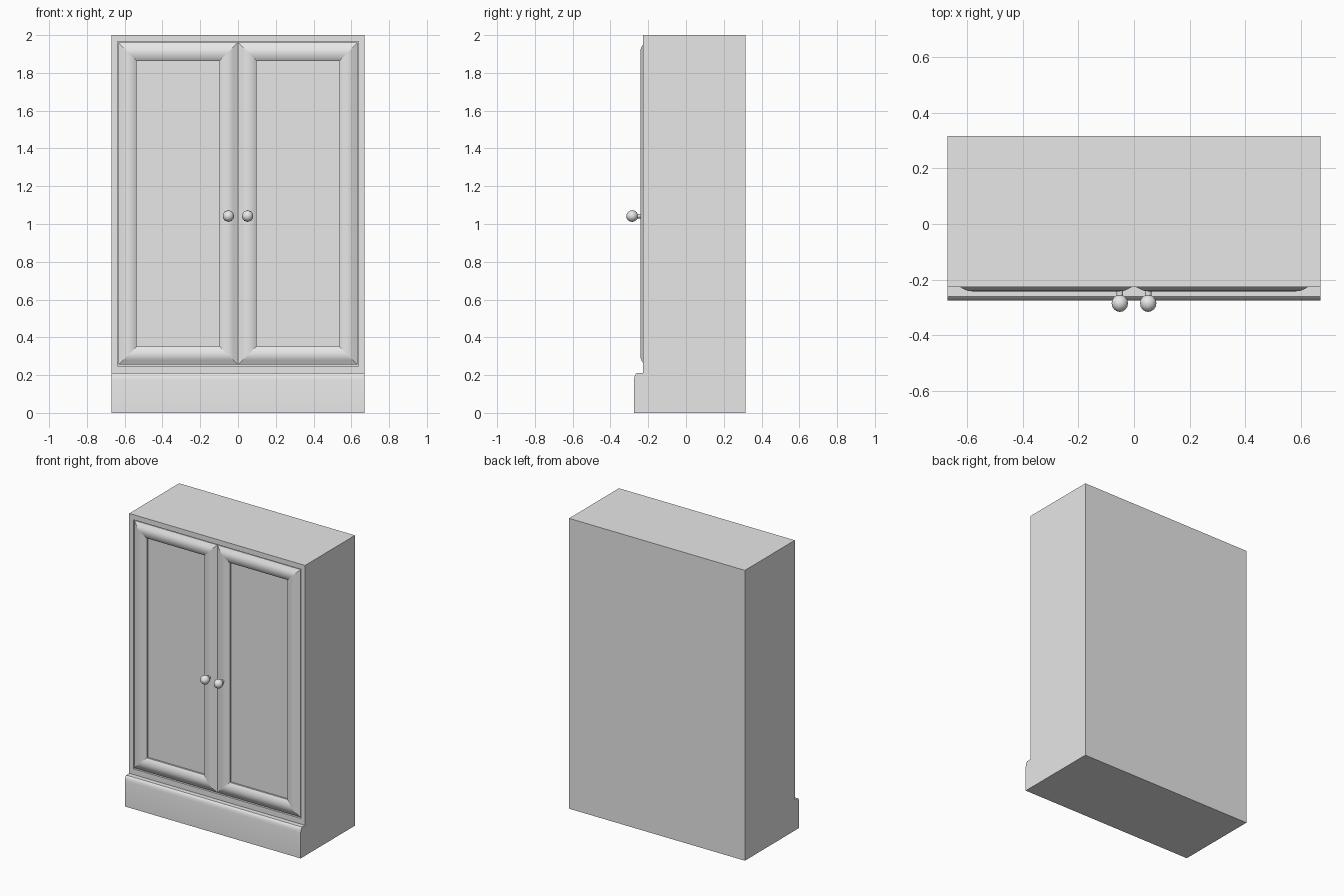
import bpy, bmesh, math
from mathutils import Matrix

if "Cube" in bpy.data.objects:
    bpy.data.objects.remove(bpy.data.objects["Cube"])

grey = bpy.data.materials.new("light_grey")
grey.diffuse_color = (0.8, 0.8, 0.8, 1)
grey.use_nodes = True
grey.node_tree.nodes["Principled BSDF"].inputs["Base Color"].default_value = grey.diffuse_color


def finish(bm, name, angle=35, sharp=()):
    """Smooth shade below the given angle and make the object."""
    bmesh.ops.recalc_face_normals(bm, faces=bm.faces[:])
    for f in bm.faces:
        f.smooth = True
    for e in bm.edges:
        e.smooth = e.calc_face_angle(0) < math.radians(angle)
    for e in sharp:
        e.smooth = False
    me = bpy.data.meshes.new(name)
    bm.to_mesh(me)
    bm.free()
    me.materials.append(grey)
    ob = bpy.data.objects.new(name, me)
    bpy.context.collection.objects.link(ob)
    return ob


# Cabinet body with plinth: side profile (y, z) extruded across the width
W = 0.67
profile = [(0.316, 0), (0.316, 2), (-0.227, 2), (-0.227, 0.21), (-0.260, 0.21),
           (-0.267, 0.205), (-0.272, 0.193), (-0.275, 0.175), (-0.275, 0)]
bm = bmesh.new()
face = bm.faces.new([bm.verts.new((-W, y, z)) for y, z in profile])
ext = bmesh.ops.extrude_face_region(bm, geom=[face])["geom"]
bmesh.ops.translate(bm, vec=(2 * W, 0, 0),
                    verts=[v for v in ext if isinstance(v, bmesh.types.BMVert)])
body = finish(bm, "cabinet_body")

# Shallow recess in the front that holds the doors
bm = bmesh.new()
bmesh.ops.create_cube(bm, size=1)
bmesh.ops.scale(bm, vec=(1.276, 0.2, 1.716), verts=bm.verts)
bmesh.ops.translate(bm, vec=(0, -0.309, 1.107), verts=bm.verts)
cutter = finish(bm, "recess_cutter")
cutter.hide_render = True
cutter.hide_viewport = True
mod = body.modifiers.new("recess", 'BOOLEAN')
mod.operation = 'DIFFERENCE'
mod.solver = 'EXACT'
mod.object = cutter

# Door moulding: (inset from door edge, y)
moulding = [(0, -0.205), (0, -0.223), (0.012, -0.229), (0.024, -0.236),
            (0.036, -0.2405), (0.05, -0.242), (0.064, -0.2405),
            (0.078, -0.236), (0.088, -0.231), (0.096, -0.226), (0.096, -0.214)]


def door(name, x0, x1, z0=0.255, z1=1.96):
    bm = bmesh.new()
    rings = []
    for d, y in moulding:
        rings.append([bm.verts.new(p) for p in (
            (x0 + d, y, z0 + d), (x1 - d, y, z0 + d),
            (x1 - d, y, z1 - d), (x0 + d, y, z1 - d))])
    mitres = []
    for a, b in zip(rings, rings[1:]):
        for i in range(4):
            j = (i + 1) % 4
            bm.faces.new((a[i], a[j], b[j], b[i]))
        mitres += [bm.edges.get((a[i], b[i])) for i in range(4)]
    bm.faces.new(rings[-1])  # recessed panel
    bm.faces.new(rings[0])   # back
    finish(bm, name, sharp=mitres)


def knob(name, x, z=1.042):
    bm = bmesh.new()
    turn = Matrix.Rotation(math.pi / 2, 4, 'X')
    bmesh.ops.create_uvsphere(bm, u_segments=10, v_segments=8, radius=0.031,
                              matrix=Matrix.Translation((x, -0.285, z)) @ turn)
    # Stem
    bmesh.ops.create_cone(bm, cap_ends=True, segments=10, radius1=0.012,
                          radius2=0.012, depth=0.05,
                          matrix=Matrix.Translation((x, -0.25, z)) @ turn)
    finish(bm, name, angle=50)


for side, s in (("left", -1), ("right", 1)):
    door(side + "_door", *sorted((s * 0.001, s * 0.633)))
    knob(side + "_knob", s * 0.051)
